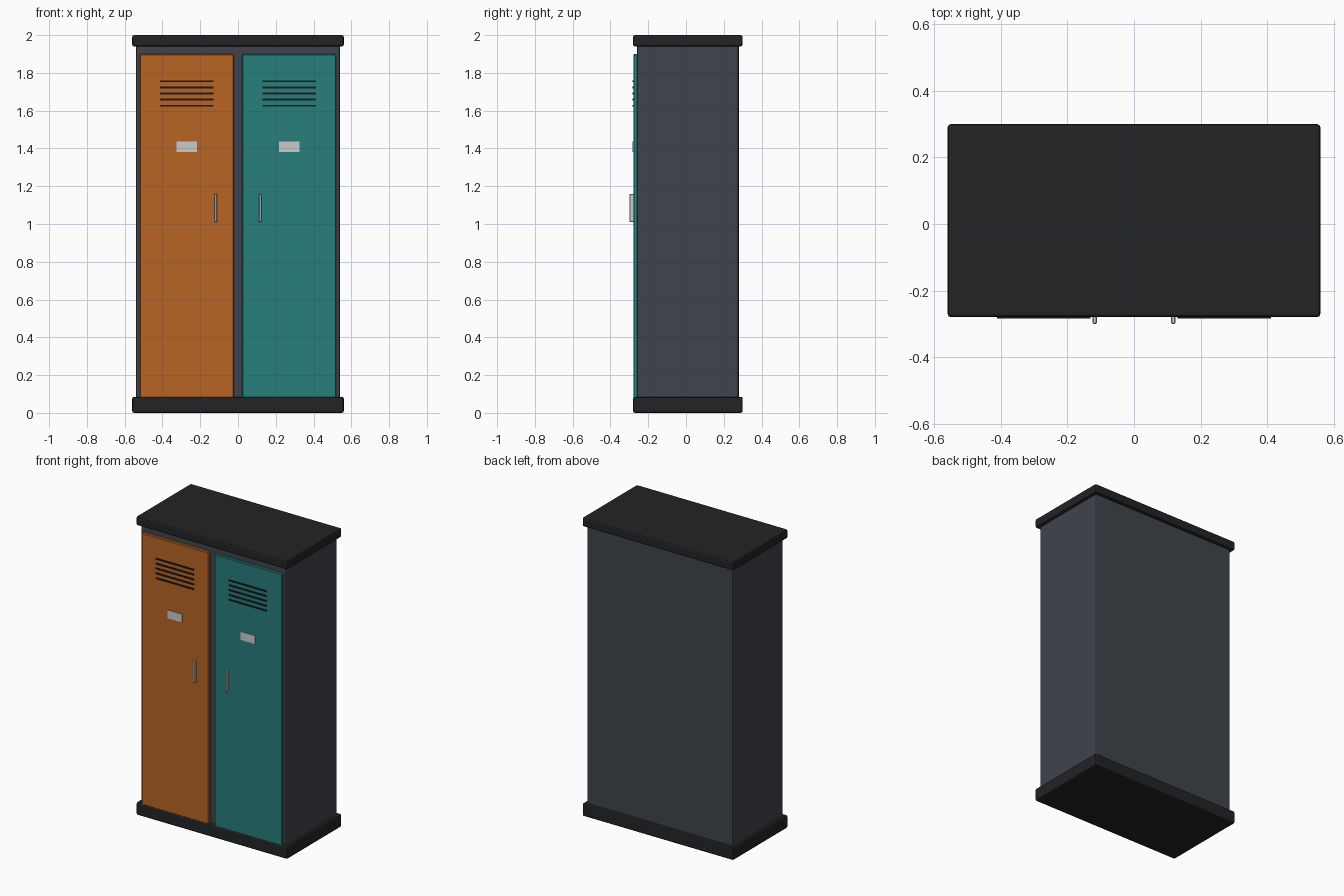
import bpy

if "Cube" in bpy.data.objects:
    bpy.data.objects.remove(bpy.data.objects["Cube"])


def material(name, r, g, b):
    m = bpy.data.materials.new(name)
    m.diffuse_color = (r, g, b, 1)
    m.use_nodes = True
    m.node_tree.nodes["Principled BSDF"].inputs["Base Color"].default_value = m.diffuse_color
    return m


DARK = material("dark_trim", 0.016, 0.017, 0.019)
STEEL = material("blue_grey_steel", 0.05, 0.056, 0.07)
ORANGE = material("orange_paint", 0.48, 0.125, 0.017)
TEAL = material("teal_paint", 0.02, 0.21, 0.205)
METAL = material("light_metal", 0.6, 0.6, 0.62)
BLACK = material("vent_black", 0.01, 0.011, 0.012)


def box(name, x, y, z, mat, bevel=0, segments=1):
    """Box from (min, max) ranges on each axis, with optional rounded edges."""
    ranges = (x, y, z)
    bpy.ops.mesh.primitive_cube_add(size=1, location=[(a + b) / 2 for a, b in ranges])
    ob = bpy.context.object
    ob.name = name
    ob.scale = [b - a for a, b in ranges]
    bpy.ops.object.transform_apply(location=False, rotation=False, scale=True)
    ob.data.materials.append(mat)
    if bevel:
        mod = ob.modifiers.new("edge_bevel", 'BEVEL')
        mod.width = bevel
        mod.segments = segments
    return ob


# Cabinet carcass, plinth and top cap
box("cabinet_body", (-0.54, 0.54), (-0.26, 0.28), (0.07, 1.95), STEEL, 0.012, 2)
box("plinth", (-0.56, 0.56), (-0.28, 0.30), (0, 0.085), DARK, 0.01, 2)
box("top_cap", (-0.56, 0.56), (-0.28, 0.30), (1.94, 2.0), DARK, 0.01, 2)

# Two mirrored doors with their fittings
for side, s, paint in (("left", -1, ORANGE), ("right", 1, TEAL)):
    def span(a, b):
        return tuple(sorted((s * a, s * b)))

    box(side + "_door", span(0.022, 0.52), (-0.279, -0.255), (0.08, 1.90), paint, 0.004)
    # Ventilation slots
    for i in range(5):
        z = 1.626 + i * 0.0325
        box(f"{side}_vent_{i + 1}", span(0.13, 0.412), (-0.284, -0.27),
            (z - 0.005, z + 0.005), BLACK)
    # Name plate holder and pull handle
    box(side + "_name_plate", span(0.217, 0.325), (-0.284, -0.27), (1.382, 1.437), METAL)
    box(side + "_handle", span(0.111, 0.125), (-0.30, -0.27), (1.01, 1.16), METAL, 0.003)
